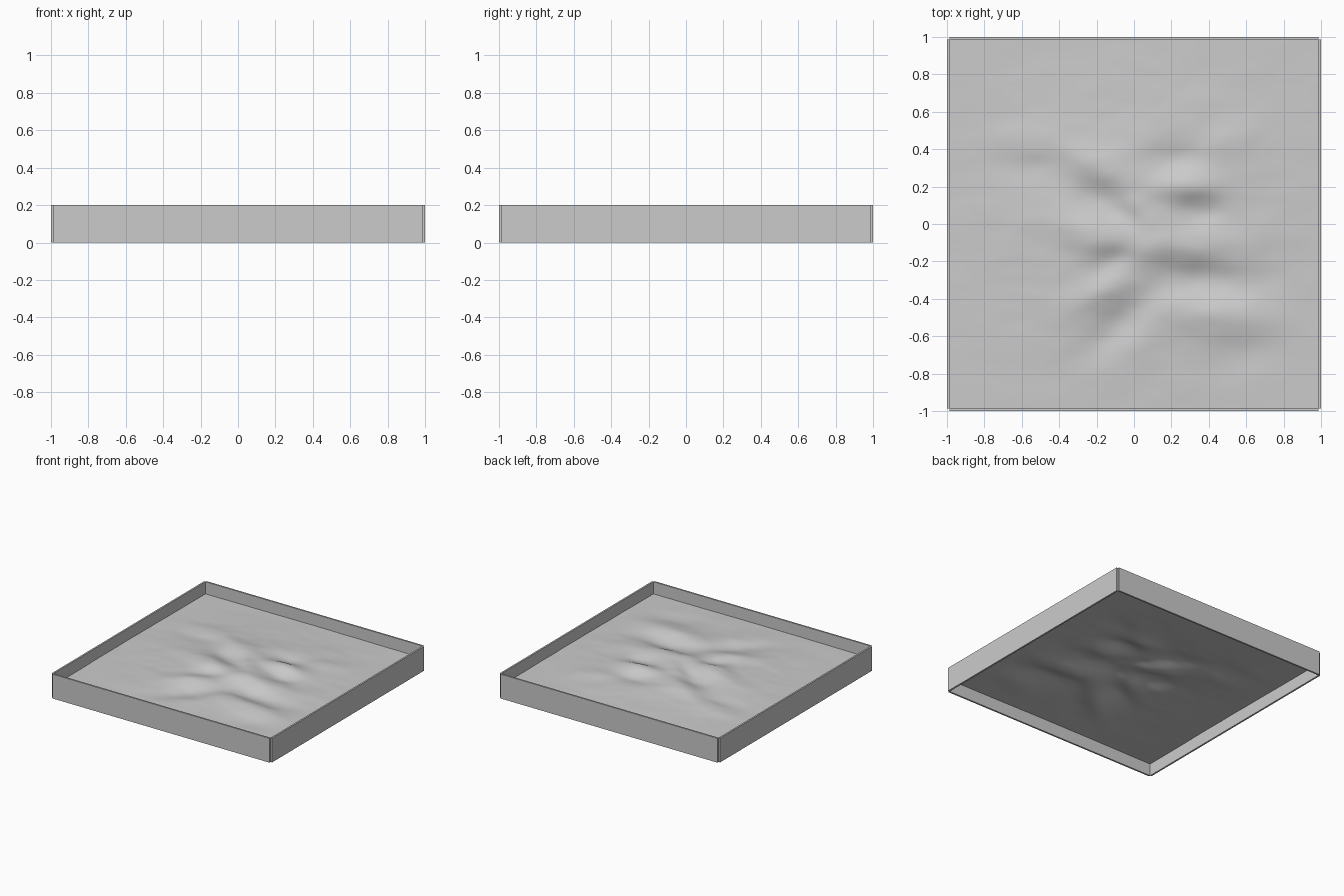
import bpy, bmesh, math
from mathutils import Vector, noise

if "Cube" in bpy.data.objects:
    bpy.data.objects.remove(bpy.data.objects["Cube"])

T = 0.014          # wall thickness
H = 0.2            # wall height
LEVEL = 0.1        # liquid level at the walls


def add_object(name, bm):
    me = bpy.data.meshes.new(name)
    bm.to_mesh(me)
    bm.free()
    ob = bpy.data.objects.new(name, me)
    bpy.context.collection.objects.link(ob)
    return ob


def wall(name, center, size):
    bm = bmesh.new()
    bmesh.ops.create_cube(bm, size=1)
    bmesh.ops.scale(bm, vec=size, verts=bm.verts)
    bmesh.ops.translate(bm, vec=center, verts=bm.verts)
    add_object(name, bm)


# Four thin panels touching edge to edge, leaving small notches at the corners
L = 2 - 2 * T
for label, s in (("front", -1), ("back", 1)):
    wall(label + "_wall", (0, s * (1 - T / 2), H / 2), (L, T, H))
for label, s in (("left", -1), ("right", 1)):
    wall(label + "_wall", (s * (1 - T / 2), 0, H / 2), (T, L, H))

# Swells: x, y, long radius, short radius, tilt in degrees, height
SWELLS = [
    # troughs
    (-0.17, 0.12, 0.22, 0.10, -33, -0.032),
    (0.20, 0.35, 0.17, 0.08, 10, -0.020),
    (0.34, 0.06, 0.17, 0.08, -5, -0.026),
    (0.36, -0.30, 0.30, 0.11, -6, -0.036),
    (-0.06, -0.52, 0.24, 0.09, 42, -0.024),
    (-0.12, -0.20, 0.13, 0.08, 30, -0.016),
    (-0.55, 0.30, 0.20, 0.08, 0, -0.012),
    (0.58, -0.70, 0.18, 0.09, 10, -0.008),
    # crests
    (0.28, 0.21, 0.14, 0.07, -5, 0.024),
    (-0.20, 0.30, 0.22, 0.11, -15, 0.016),
    (0.03, 0.08, 0.16, 0.07, -45, 0.014),
    (-0.22, -0.06, 0.20, 0.09, -15, 0.018),
    (0.22, -0.12, 0.26, 0.09, -10, 0.020),
    (-0.20, -0.37, 0.18, 0.08, 30, 0.018),
    (0.48, -0.49, 0.27, 0.12, -5, 0.026),
    (0.50, 0.46, 0.18, 0.09, 15, 0.010),
    (-0.55, 0.46, 0.20, 0.09, 0, 0.008),
]


def height(x, y):
    r2 = x * x + y * y
    # Broad rise of the liquid toward the middle
    z = LEVEL + 0.045 * math.exp(-r2 / 0.42)
    for cx, cy, a, b, tilt, amp in SWELLS:
        c, s = math.cos(math.radians(tilt)), math.sin(math.radians(tilt))
        u = ((x - cx) * c + (y - cy) * s) / a
        v = (-(x - cx) * s + (y - cy) * c) / b
        z += amp * math.exp(-(u * u + v * v))
    # Fine ripples fading toward the walls
    fade = math.exp(-r2 / 0.7)
    z += 0.008 * fade * noise.noise(Vector((x * 4 + 3, y * 6 + 1, 0.4)))
    z += 0.003 * fade * noise.noise(Vector((x * 8, y * 13, 2.3)))
    return z


# Rippled liquid sheet filling the frame
bm = bmesh.new()
bmesh.ops.create_grid(bm, x_segments=128, y_segments=128, size=1 - T)
for v in bm.verts:
    v.co.z = height(v.co.x, v.co.y)
for f in bm.faces:
    f.smooth = True
add_object("water_surface", bm)
